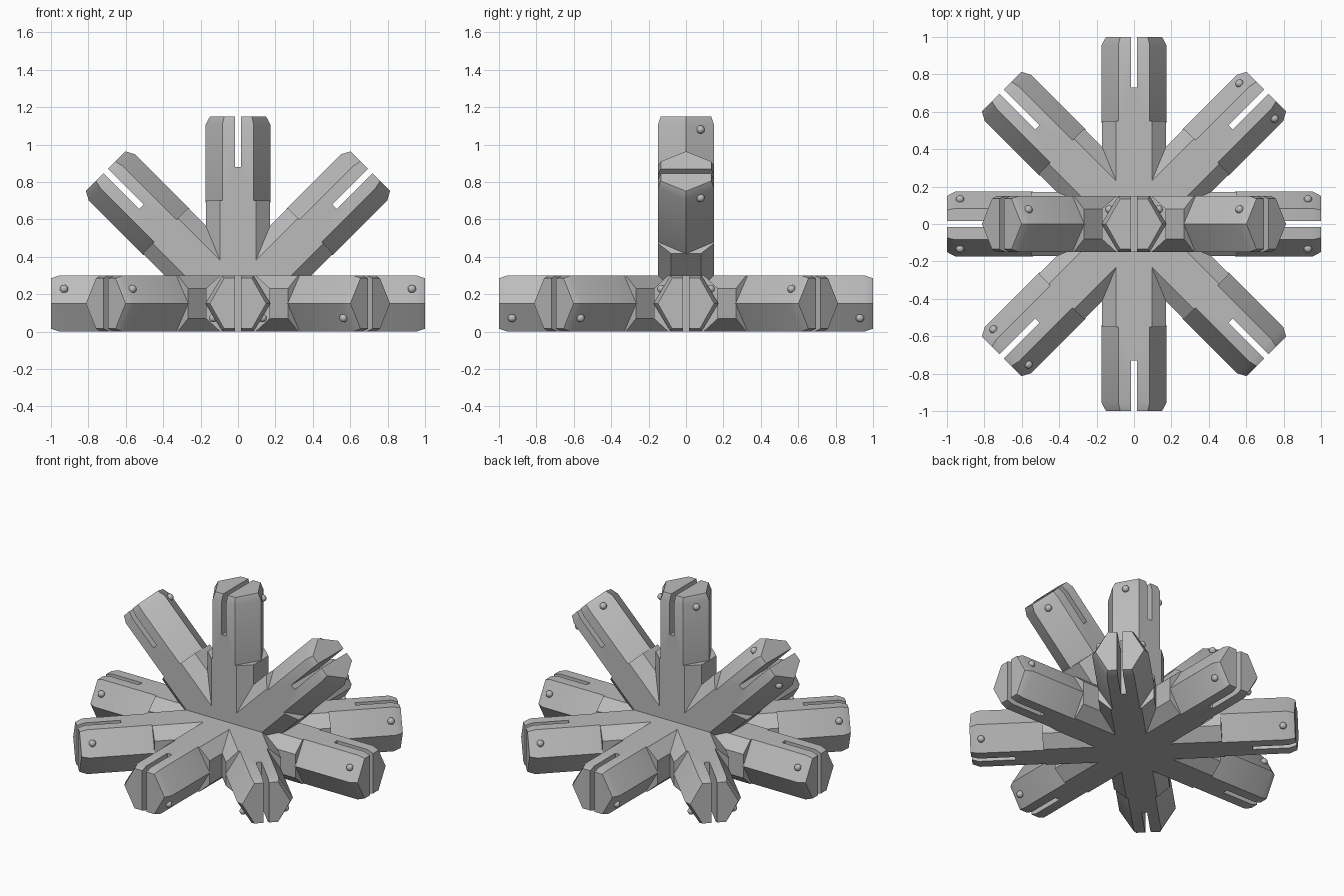
import bpy, bmesh
from math import radians, sin, pi
from mathutils import Matrix, Vector

old = bpy.data.objects.get("Cube")
if old:
    bpy.data.objects.remove(old)

grey = bpy.data.materials.new("plain grey")
grey.use_nodes = True
COLOUR = (0.5, 0.5, 0.5, 1)
grey.diffuse_color = COLOUR
grey.node_tree.nodes["Principled BSDF"].inputs["Base Color"].default_value = COLOUR

CENTRE = Matrix.Translation((0, 0, 0.15))
UPRIGHT = Matrix.Rotation(pi / 2, 4, 'X')
STEP, TIP = 0.55, 1.0      # where the thick base ends, and the arm end
HALF = 0.15                # half thickness


def new_object(name, bm, matrix):
    bmesh.ops.recalc_face_normals(bm, faces=bm.faces)
    mesh = bpy.data.meshes.new(name)
    bm.to_mesh(mesh)
    bm.free()
    mesh.materials.append(grey)
    return place(name, mesh, matrix)


def place(name, mesh, matrix):
    obj = bpy.data.objects.new(name, mesh)
    obj.matrix_world = matrix
    bpy.context.collection.objects.link(obj)
    return obj


def smooth(obj):
    bpy.ops.object.select_all(action='DESELECT')
    obj.select_set(True)
    bpy.context.view_layer.objects.active = obj
    bpy.ops.object.shade_smooth_by_angle(angle=radians(30))


def loft(sections):
    """Skin matching rings of points and cap both ends."""
    bm = bmesh.new()
    rings = [[bm.verts.new(p) for p in s] for s in sections]
    n = len(rings[0])
    for a, b in zip(rings, rings[1:]):
        for i in range(n):
            j = (i + 1) % n
            bm.faces.new((a[i], a[j], b[j], b[i]))
    bm.faces.new(rings[0])
    bm.faces.new(rings[-1])
    return bm


def star(angles, w, z):
    """Outline of arms of half width w meeting in V-shaped valleys."""
    pts = []
    for a, nxt in zip(angles, angles[1:] + angles[:1]):
        turn = Matrix.Rotation(radians(a), 3, 'Z')
        pts += [turn @ Vector((STEP, -w, z)), turn @ Vector((STEP, w, z))]
        if (nxt - a) % 360 == 45:
            r = w / sin(pi / 8)
            pts.append(Matrix.Rotation(radians(a + 22.5), 3, 'Z') @ Vector((r, 0, z)))
        else:
            pts.append(turn @ Vector((0, w, z)))
            pts.append(Matrix.Rotation(radians(nxt), 3, 'Z') @ Vector((0, -w, z)))
    return pts


def hub(name, angles, matrix):
    layers = [(0.095, -HALF), (0.172, -0.08), (0.172, 0.08), (0.095, HALF)]
    return new_object(name, loft([star(angles, w, z) for w, z in layers]), matrix)


# Thick star-shaped middles
flat_angles = list(range(0, 360, 45))
upright_angles = [45, 90, 135]
hub("flat_hub", flat_angles, CENTRE)
hub("upright_hub", upright_angles, CENTRE @ UPRIGHT)


# Six-sided arm with a tapered end
def hexagon(x, flat, wide, h):
    return [(x, flat, h), (x, wide, 0), (x, flat, -h),
            (x, -flat, -h), (x, -wide, 0), (x, -flat, h)]


arm = new_object("arm", loft([
    hexagon(STEP - 0.01, 0.084, 0.174, HALF),
    hexagon(0.955, 0.084, 0.174, HALF),
    hexagon(TIP, 0.074, 0.15, 0.135)]), Matrix())

# Slot cut through the arm end
bm = bmesh.new()
bmesh.ops.create_cube(bm, size=1, matrix=Matrix.Translation((0.93, 0, 0))
                      @ Matrix.Diagonal((0.4, 0.034, 1, 1)))
cutter = new_object("slot_cutter", bm, Matrix())
cutter.hide_render = True
cut = arm.modifiers.new("slot", 'BOOLEAN')
cut.operation, cut.solver, cut.object = 'DIFFERENCE', 'EXACT', cutter
bpy.context.view_layer.objects.active = arm
bpy.ops.object.modifier_apply(modifier="slot")
bpy.data.objects.remove(cutter)
smooth(arm)
arm_mesh = arm.data
bpy.data.objects.remove(arm)

# Pair of small round studs on the sloping faces
bm = bmesh.new()
for side in (-1, 1):
    bmesh.ops.create_uvsphere(bm, u_segments=16, v_segments=10, radius=0.022,
                              matrix=Matrix.Translation((0.93, side * 0.132, 0.078)))
studs = new_object("studs", bm, Matrix())
smooth(studs)
stud_mesh = studs.data
bpy.data.objects.remove(studs)


def add_arm(name, base, angle, studs_up):
    m = base @ Matrix.Rotation(radians(angle), 4, 'Z')
    place(name, arm_mesh, m)
    flip = Matrix() if studs_up else Matrix.Rotation(pi, 4, 'X')
    place(name + "_studs", stud_mesh, m @ flip)


# Flat ring of eight arms, then the three raised arms
for a in flat_angles:
    add_arm(f"flat_arm_{a}", CENTRE, a, a in (0, 45, 180, 225))
for a in upright_angles:
    add_arm(f"raised_arm_{a}", CENTRE @ UPRIGHT, a, False)
